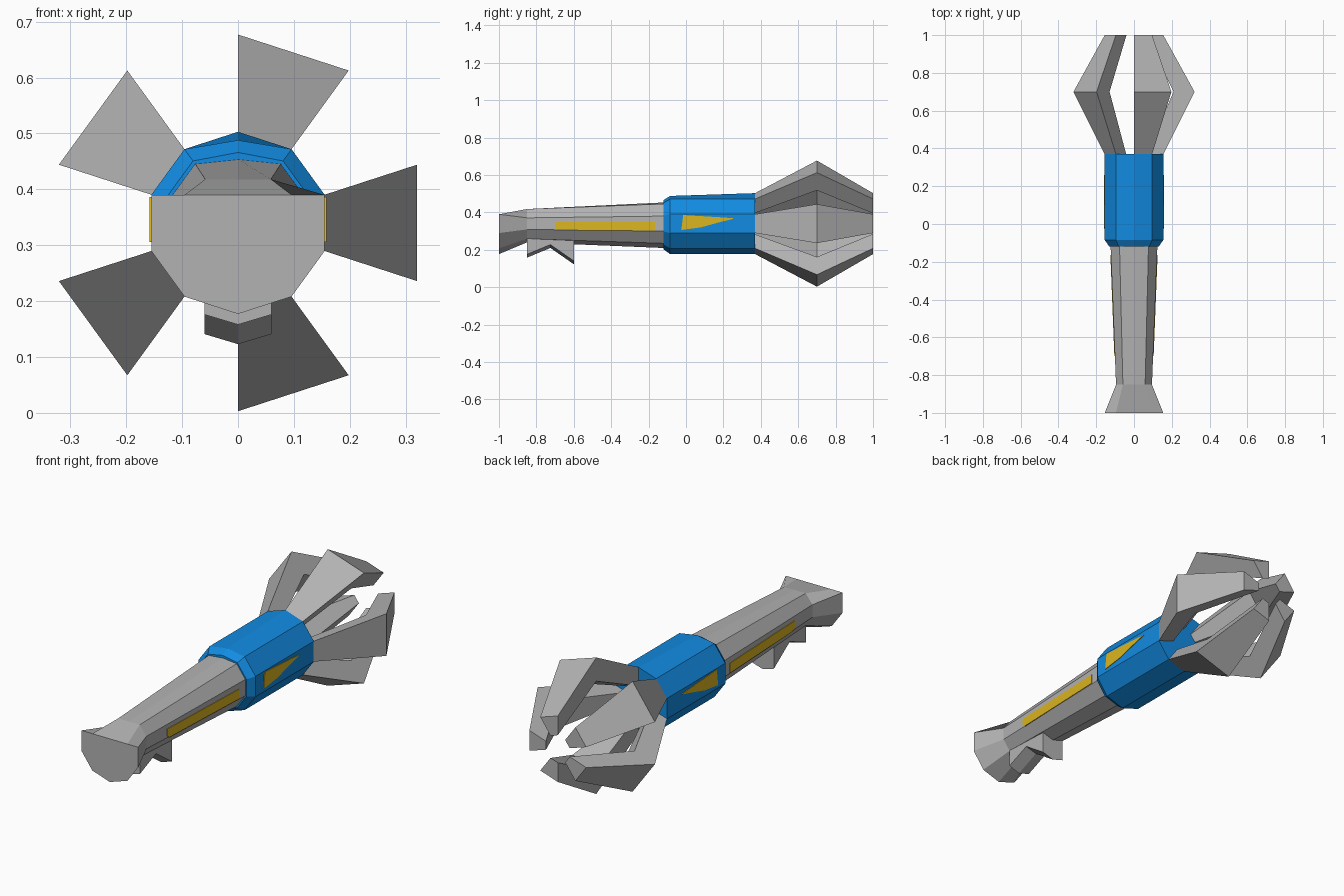
import bpy, bmesh
from math import cos, sin, radians

if "Cube" in bpy.data.objects:
    bpy.data.objects.remove(bpy.data.objects["Cube"])

CZ = 0.34   # height of the long axis


def material(name, rgb):
    m = bpy.data.materials.new(name)
    m.diffuse_color = (*rgb, 1)
    m.use_nodes = True
    m.node_tree.nodes["Principled BSDF"].inputs["Base Color"].default_value = m.diffuse_color
    return m


GREY = material("grey metal", (0.45, 0.45, 0.45))
BLUE = material("blue casing", (0.006, 0.26, 0.76))
YELLOW = material("yellow paint", (0.72, 0.47, 0.015))


def loft(name, rings, mat):
    """Join equal-sized rings of points into a closed solid."""
    bm = bmesh.new()
    vs = [[bm.verts.new(p) for p in ring] for ring in rings]
    n = len(rings[0])
    for a, b in zip(vs, vs[1:]):
        for i in range(n):
            j = (i + 1) % n
            bm.faces.new((a[i], a[j], b[j], b[i]))
    bm.faces.new(vs[0])
    bm.faces.new(vs[-1])
    bmesh.ops.recalc_face_normals(bm, faces=bm.faces)
    me = bpy.data.meshes.new(name)
    bm.to_mesh(me)
    bm.free()
    me.materials.append(mat)
    ob = bpy.data.objects.new(name, me)
    bpy.context.collection.objects.link(ob)
    return ob


def polar(r, deg, y):
    return (r * cos(radians(deg)), y, CZ + r * sin(radians(deg)))


def decagon(y, r, top):
    """Ten-sided ring with its upper corners cut off at height top."""
    pts = [polar(r, 18 + 36 * i, y) for i in range(10)]
    return [(x, yy, min(z, top)) for x, yy, z in pts]


# Handle with flared, flat-topped butt
loft("handle", [decagon(-1.0, 0.163, 0.39), decagon(-0.85, 0.1, 0.418),
                decagon(-0.10, 0.131, 0.454)], GREY)

# Blue casing with a bevelled rear edge
loft("casing", [decagon(-0.12, 0.137, 0.466), decagon(-0.085, 0.163, 0.488),
                decagon(0.37, 0.163, 0.51)], BLUE)

# Finger grip under the handle, with a notched V-shaped underside
loft("finger_grip", [[(-0.06, y, 0.28), (0.06, y, 0.28), (0.06, y, low + 0.018), (0, y, low),
                      (-0.06, y, low + 0.018)]
                     for y, low in ((-0.85, 0.158), (-0.725, 0.21), (-0.6, 0.123))], GREY)

# Five bent claws around the front end
for k in range(5):
    a = 72 * k
    loft(f"claw_{k + 1}", [[polar(ro, a - 18, y), polar(ro, a + 18, y),
                            polar(ri, a + 18, y), polar(ri, a - 18, y)]
                           for y, ro, ri in ((0.36, 0.158, 0.066), (0.7, 0.337, 0.22),
                                             (1.0, 0.163, 0.068))], GREY)


# Yellow painted plates on both sides
def handle_x(y):
    return (0.1 + (y + 0.85) * 0.031 / 0.75) * cos(radians(18))


def casing_x(y):
    return 0.155


STRIPE = [(-0.70, 0.318), (-0.685, 0.305), (-0.165, 0.303), (-0.165, 0.351), (-0.70, 0.351)]
PATCH = [(-0.025, 0.306), (0.08, 0.32), (0.17, 0.345), (0.26, 0.368), (0.2, 0.373),
         (0.1, 0.379), (-0.015, 0.386)]
for side, s in (("left", -1), ("right", 1)):
    for name, outline, surf in (("handle_stripe", STRIPE, handle_x),
                                ("casing_patch", PATCH, casing_x)):
        loft(f"{side}_{name}", [[(s * (surf(y) + d), y, z) for y, z in outline]
                                for d in (-0.003, 0.003)], YELLOW)
